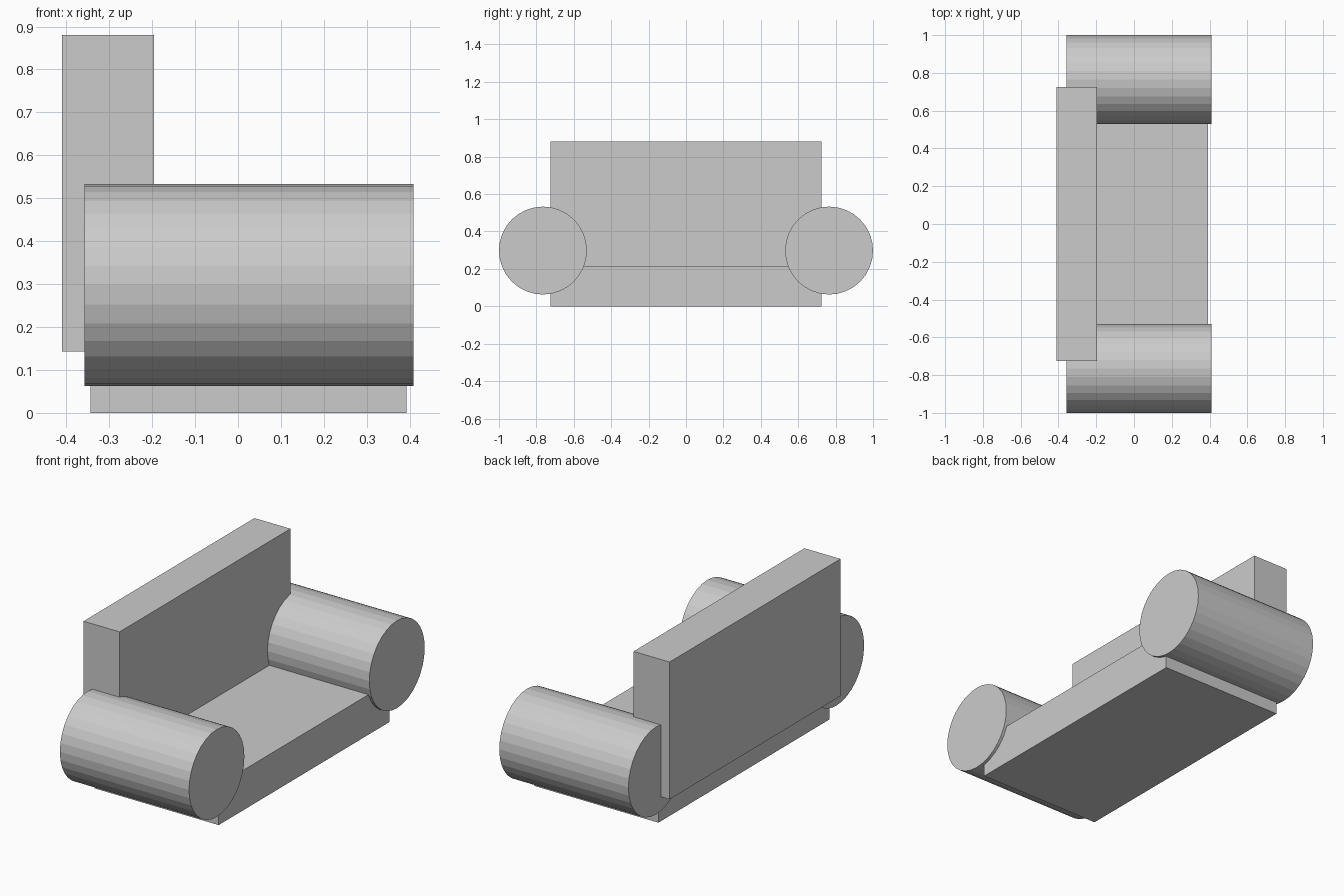
import bpy
from math import pi

if "Cube" in bpy.data.objects:
    bpy.data.objects.remove(bpy.data.objects["Cube"])


def box(name, x, y, z):
    """Box from (min, max) ranges on each axis."""
    bpy.ops.mesh.primitive_cube_add(size=1, location=[(a + b) / 2 for a, b in (x, y, z)])
    ob = bpy.context.object
    ob.name = name
    ob.scale = [b - a for a, b in (x, y, z)]
    bpy.ops.object.transform_apply(location=False, rotation=False, scale=True)
    return ob


def bolster(name, y):
    """Round armrest lying along x."""
    x0, x1 = -0.358, 0.409
    bpy.ops.mesh.primitive_cylinder_add(vertices=32, radius=0.235, depth=x1 - x0,
                                        location=((x0 + x1) / 2, y, 0.298),
                                        rotation=(0, pi / 2, 0))
    bpy.context.object.name = name


# Seat base and backrest
box("seat", (-0.344, 0.393), (-0.725, 0.725), (0, 0.215))
box("backrest", (-0.41, -0.196), (-0.725, 0.725), (0.143, 0.88))

# Pair of cylindrical armrests
for side, sign in (("right", -1), ("left", 1)):
    bolster(f"{side}_armrest", sign * 0.765)
